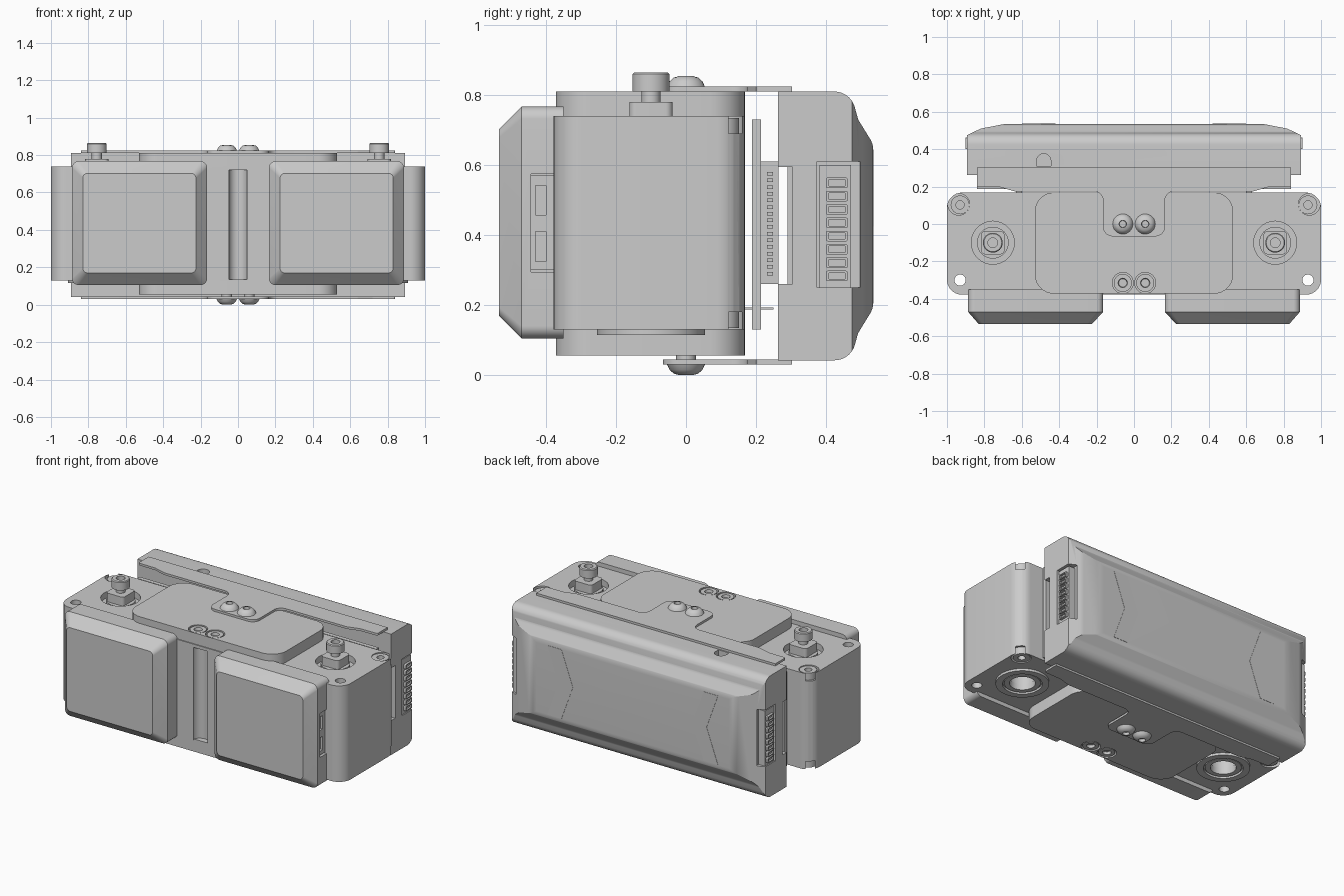
import bpy, bmesh, math
from mathutils import Vector

if "Cube" in bpy.data.objects:
    bpy.data.objects.remove(bpy.data.objects["Cube"])


def make(name, bm):
    bmesh.ops.remove_doubles(bm, verts=bm.verts, dist=1e-5)
    bmesh.ops.recalc_face_normals(bm, faces=bm.faces)
    me = bpy.data.meshes.new(name)
    bm.to_mesh(me)
    bm.free()
    ob = bpy.data.objects.new(name, me)
    bpy.context.collection.objects.link(ob)
    return ob


def rounded(pts, n=7):
    """Polygon of (u, v, radius) corners, filleted."""
    out = []
    for i, (x, y, r) in enumerate(pts):
        p = Vector((x, y))
        if r == 0:
            out.append(p)
            continue
        u = (Vector(pts[i - 1][:2]) - p).normalized()
        v = (Vector(pts[(i + 1) % len(pts)][:2]) - p).normalized()
        half = u.angle(v) / 2
        c = p + (u + v).normalized() * r / math.sin(half)
        d = r / math.tan(half)
        a, b = p + u * d - c, p + v * d - c
        out += [c + a.lerp(b, k / n).normalized() * r for k in range(n + 1)]
    return out


def rect(u0, u1, v0, v1, r=0.0):
    return rounded([(u0, v0, r), (u1, v0, r), (u1, v1, r), (u0, v1, r)])


def loft(name, loops, axis='Z'):
    """Stack of (outline, height) loops with capped ends."""
    put = {'Z': lambda p, w: (p[0], p[1], w), 'X': lambda p, w: (w, p[0], p[1]),
           'Y': lambda p, w: (p[0], w, p[1])}[axis]
    bm = bmesh.new()
    rows = [[bm.verts.new(put(p, w)) for p in pts] for pts, w in loops]
    n = len(rows[0])
    for a, b in zip(rows, rows[1:]):
        for i in range(n):
            bm.faces.new((a[i], a[(i + 1) % n], b[(i + 1) % n], b[i]))
    bm.faces.new(rows[0])
    bm.faces.new(rows[-1])
    return make(name, bm)


def prism(name, pts, w0, w1, axis='Z'):
    return loft(name, [(pts, w0), (pts, w1)], axis)


def box(name, x0, x1, y0, y1, z0, z1):
    return prism(name, rect(x0, x1, y0, y1), z0, z1)


def lathe(name, prof, x, y, closed=False, n=32):
    bm = bmesh.new()
    rows = [[bm.verts.new((x + r * math.cos(t), y + r * math.sin(t), z)) for r, z in prof]
            for t in (2 * math.pi * k / n for k in range(n))]
    m = len(prof)
    for k in range(n):
        a, b = rows[k], rows[(k + 1) % n]
        for i in range(m if closed else m - 1):
            j = (i + 1) % m
            bm.faces.new((a[i], b[i], b[j], a[j]))
    return make(name, bm)


def cyl(name, x, y, r, z0, z1, n=32):
    return lathe(name, [(0, z0), (r, z0), (r, z1), (0, z1)], x, y, n=n)


def boolean(ob, tools, op='DIFFERENCE'):
    bpy.context.view_layer.objects.active = ob
    for t in tools:
        m = ob.modifiers.new('cut', 'BOOLEAN')
        m.operation, m.object, m.solver = op, t, 'EXACT'
        bpy.ops.object.modifier_apply(modifier=m.name)
        bpy.data.objects.remove(t)


SIDES = (-1, 1)

# main body with bores, screw pockets and front groove
body = prism('main_body', rect(-1, 1, -0.378, 0.168, 0.08), 0.13, 0.74)
cuts = [lathe('c', [(0, 0.1), (0.05, 0.1), (0.05, 0.72), (0, 0.72)], 0, -0.385)]
for s in SIDES:
    cuts += [cyl('c', s * 0.755, -0.1, 0.115, 0.7, 0.8),
             cyl('c', s * 0.755, -0.1, 0.08, 0.1, 0.45),
             cyl('c', s * 0.93, -0.3, 0.03, 0.1, 0.8),
             cyl('c', s * 0.937, 0.105, 0.058, 0.69, 0.8),
             cyl('c', s * 0.937, 0.105, 0.058, 0.1, 0.18)]
boolean(body, cuts)

# raised centre plates above and below, with countersunk screws
plate = rounded([(-0.53, -0.372, 0.1), (0.53, -0.372, 0.1), (0.53, 0.168, 0.1), (-0.53, 0.168, 0.1)])
for label, z0, z1, zc in (('top', 0.735, 0.81, 0.81), ('bottom', 0.055, 0.135, 0.055)):
    d = 1 if label == 'top' else -1
    p = prism(label + '_centre_plate', plate, z0, z1)
    boolean(p, [cyl('c', s * 0.06, -0.315, 0.056, zc - 0.02, zc + 0.02) for s in SIDES])
    for s in SIDES:
        lathe(label + '_plate_screw',
              [(0, zc - d * 0.03), (0.02, zc - d * 0.03), (0.025, zc - d * 0.003),
               (0.048, zc - d * 0.003), (0.048, zc - d * 0.025)], s * 0.06, -0.315)

# sheet brackets joining the body and the rear housing
half = [(0.165, -0.066, 0.05), (0.165, 0.175, 0.05), (0.64, 0.175, 0.03), (0.72, 0.198, 0.03),
        (0.84, 0.2, 0.01), (0.84, 0.303, 0)]
outline = rounded(half + [(-x, y, r) for x, y, r in reversed(half)])
prism('top_bracket', outline, 0.81, 0.824)
prism('bottom_bracket', outline, 0.03, 0.044)

# domed bracket screws with sockets
dome = [(0, 0.012), (0.018, 0.012), (0.02, 0.03), (0.035, 0.026), (0.047, 0.015), (0.054, 0)]
for s in SIDES:
    lathe('top_dome_screw', [(r, 0.824 + z) for r, z in dome] + [(0, 0.824)], s * 0.06, 0)
    lathe('bottom_dome_screw', [(r, 0.03 - z) for r, z in dome] + [(0, 0.03)], s * 0.06, 0)
    cyl('bottom_spacer', s * 0.06, 0, 0.028, 0.04, 0.06)

# side bolts, nuts, lower bearing rings and corner screws
for s in SIDES:
    x = s * 0.755
    lathe('adjuster_bolt', [(0, 0.69), (0.027, 0.69), (0.027, 0.81), (0.053, 0.81), (0.053, 0.86),
                            (0.048, 0.865), (0.026, 0.865), (0.026, 0.835), (0, 0.835)], x, -0.1)
    cyl('bolt_washer', x, -0.1, 0.085, 0.69, 0.725)
    prism('square_nut', [p + Vector((x, -0.1)) for p in rect(-0.062, 0.062, -0.062, 0.062, 0.02)],
          0.72, 0.78)
    lathe('bearing_flange', [(0.115, 0.115), (0.155, 0.115), (0.155, 0.14), (0.115, 0.14)],
          x, -0.1, closed=True)
    lathe('bearing_ring', [(0.075, 0.12), (0.105, 0.12), (0.105, 0.16), (0.075, 0.16)],
          x, -0.1, closed=True)
    for z0, z1, hub in ((0.68, 0.735, 0.71), (0.19, 0.135, 0.16)):
        lathe('corner_screw', [(0, z0), (0.05, z0), (0.05, z1), (0.022, z1), (0.022, hub), (0, hub)],
              s * 0.93, 0.102)

# bevelled front pads with connector notches on the outer sides
for s in SIDES:
    a, b = sorted((s * 0.165, s * 0.887))
    c, d = sorted((s * 0.225, s * 0.83))
    outer = rect(a, b, 0.105, 0.767, 0.035)
    pad = loft('front_pad', [(outer, -0.35), (outer, -0.47),
                             (rect(c, d, 0.17, 0.702, 0.025), -0.535)], 'Y')
    e, f = sorted((s * 0.85, s * 0.95))
    boolean(pad, [box('c', e, f, -0.443, -0.34, 0.295, 0.575)])
    e, f = sorted((s * 0.84, s * 0.875))
    g = box('pad_connector', e, f, -0.443, -0.37, 0.3, 0.57)
    e, f = sorted((s * 0.86, s * 0.9))
    boolean(g, [box('c', e, f, -0.43, -0.4, z, z + 0.085) for z in (0.325, 0.457)])

# rear housing: side profile crossed with plan outline
side = rounded([(0.263, 0.042, 0), (0.47, 0.042, 0.06), (0.492, 0.12, 0.05), (0.535, 0.19, 0.06),
                (0.535, 0.66, 0.06), (0.492, 0.73, 0.05), (0.47, 0.81, 0.06), (0.263, 0.81, 0)])
plan = rounded([(-0.892, 0.2, 0), (0.892, 0.2, 0), (0.892, 0.475, 0), (0.82, 0.51, 0.1),
                (0.69, 0.535, 0.15), (-0.69, 0.535, 0.15), (-0.82, 0.51, 0.1), (-0.892, 0.475, 0)])
housing = prism('rear_housing', side, -1, 1, 'X')
boolean(housing, [prism('c', plan, 0, 1)], 'INTERSECT')
cuts = [box('c', -1, 1, 0.2, 0.305, 0.26, 0.595),
        prism('c', rounded([(-0.52, 0.31, 0), (-0.445, 0.31, 0), (-0.445, 0.375, 0.035),
                            (-0.52, 0.375, 0.035)]), 0.76, 0.85)]
for s in SIDES:
    a, b = sorted((s * 0.84, s * 0.95))
    cuts.append(box('c', a, b, 0.375, 0.497, 0.25, 0.61))
boolean(housing, cuts)
box('housing_inner_panel', -0.84, 0.84, 0.29, 0.31, 0.255, 0.6)

# side terminal blocks with eight slots
for s in SIDES:
    a, b = sorted((s * 0.83, s * 0.885))
    box('terminal_base', a, b, 0.382, 0.472, 0.245, 0.6)
    a, b = sorted((s * 0.88, s * 0.9))
    for k in range(8):
        z = 0.268 + k * 0.038
        t = prism('terminal', rect(0.4, 0.462, z, z + 0.03, 0.005), a, b, 'X')
        e, f = sorted((s * 0.888, s * 0.92))
        boolean(t, [box('c', e, f, 0.408, 0.454, z + 0.006, z + 0.024)])

# chevron inlays on the back
for s in SIDES:
    prism('back_inlay', [(s * x, z) for x, z in ((0.6, 0.645), (0.5, 0.645), (0.42, 0.425),
          (0.5, 0.205), (0.6, 0.205), (0.52, 0.425))], 0.53, 0.5365, 'Y')

# circuit board with plugs and pins between body and housing
box('circuit_board', -0.84, 0.84, 0.188, 0.214, 0.13, 0.73)
for s in SIDES:
    a, b = sorted((s * 0.62, s * 0.8))
    box('board_plug', a, b, 0.214, 0.265, 0.26, 0.61)
    a, b = sorted((s * 0.795, s * 0.815))
    for k in range(16):
        z = 0.285 + k * 0.019
        box('board_pin', a, b, 0.232, 0.248, z, z + 0.01)
    a, b = sorted((s * 0.6, s * 0.63))
    box('board_tail', a, b, 0.16, 0.25, 0.187, 0.193)

# smooth shading with sharp edges kept
for ob in bpy.context.scene.objects:
    ob.select_set(True)
bpy.context.view_layer.objects.active = body
bpy.ops.object.shade_smooth_by_angle(angle=math.radians(30))
